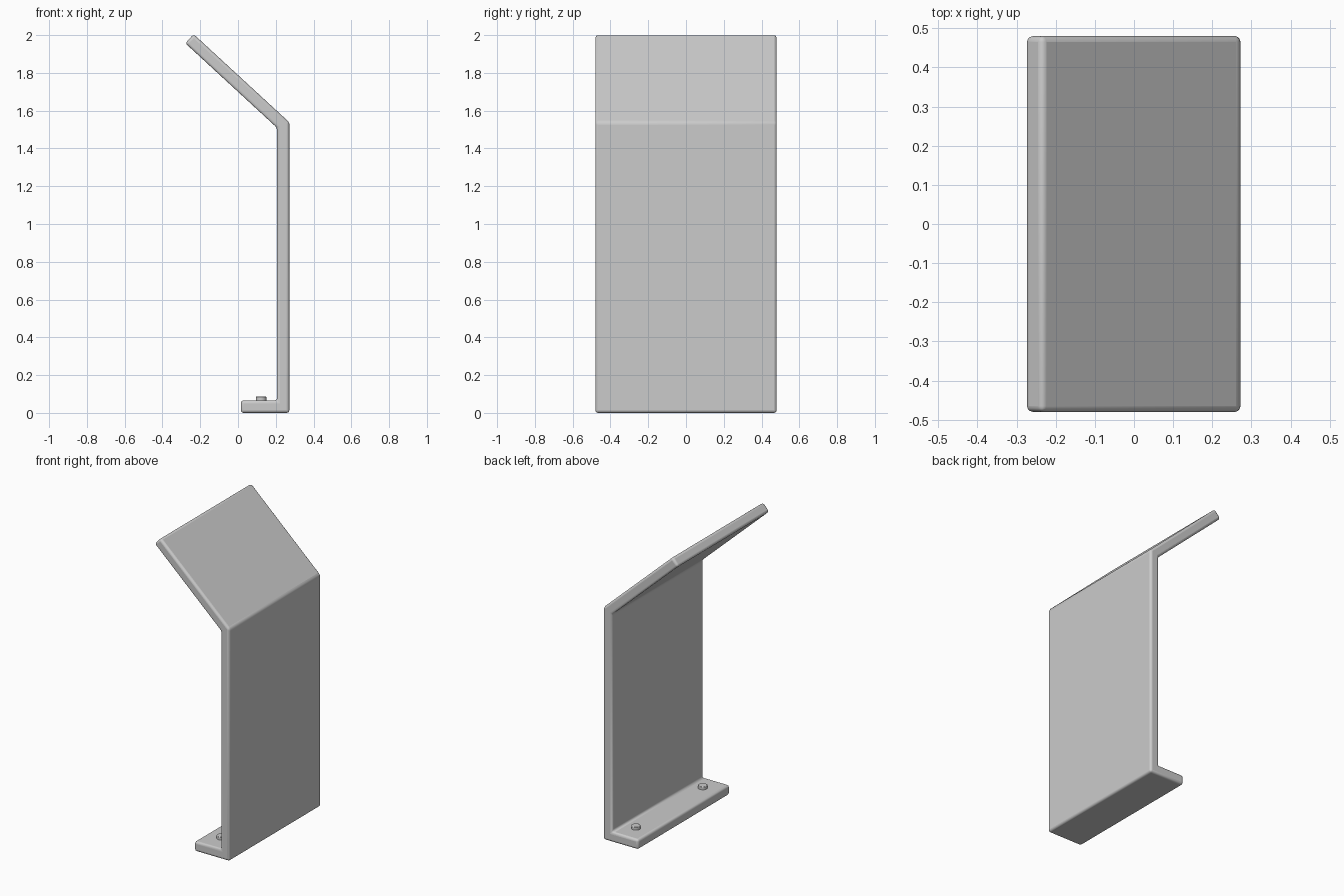
import bpy, bmesh

cube = bpy.data.objects.get("Cube")
if cube:
    bpy.data.objects.remove(cube, do_unlink=True)

HALF_DEPTH = 0.48

grey = bpy.data.materials.new("light grey")
grey.use_nodes = True
colour = (0.6, 0.6, 0.6, 1)
grey.diffuse_color = colour
grey.node_tree.nodes["Principled BSDF"].inputs["Base Color"].default_value = colour


def finish(obj, width, segments):
    """Material, rounded edges and smooth shading."""
    obj.data.materials.clear()
    obj.data.materials.append(grey)
    bevel = obj.modifiers.new("rounded edges", "BEVEL")
    bevel.width = width
    bevel.segments = segments
    bevel.limit_method = "ANGLE"
    bevel.angle_limit = 0.5
    bpy.ops.object.select_all(action="DESELECT")
    obj.select_set(True)
    bpy.context.view_layer.objects.active = obj
    bpy.ops.object.shade_smooth_by_angle(angle=0.6)


# Bent panel: foot, upright and leaning top in one extruded profile
profile = [(0.272, 0), (0.272, 1.538), (-0.235, 2.005), (-0.279, 1.957),
           (0.207, 1.509), (0.207, 0.066), (0.015, 0.066), (0.015, 0)]
mesh = bpy.data.meshes.new("bent_panel")
bm = bmesh.new()
face = bm.faces.new([bm.verts.new((x, -HALF_DEPTH, z)) for x, z in profile])
side = bmesh.ops.extrude_face_region(bm, geom=[face])
moved = [v for v in side["geom"] if isinstance(v, bmesh.types.BMVert)]
bmesh.ops.translate(bm, verts=moved, vec=(0, 2 * HALF_DEPTH, 0))
bmesh.ops.recalc_face_normals(bm, faces=bm.faces)
bm.to_mesh(mesh)
bm.free()
panel = bpy.data.objects.new("bent_panel", mesh)
bpy.context.collection.objects.link(panel)
finish(panel, 0.015, 4)

# Bolt heads on the foot
for name, y in (("front_bolt", -0.35), ("back_bolt", 0.35)):
    bpy.ops.mesh.primitive_cylinder_add(vertices=32, radius=0.028, depth=0.03,
                                        location=(0.122, y, 0.071))
    bolt = bpy.context.object
    bolt.name = name
    finish(bolt, 0.003, 2)
